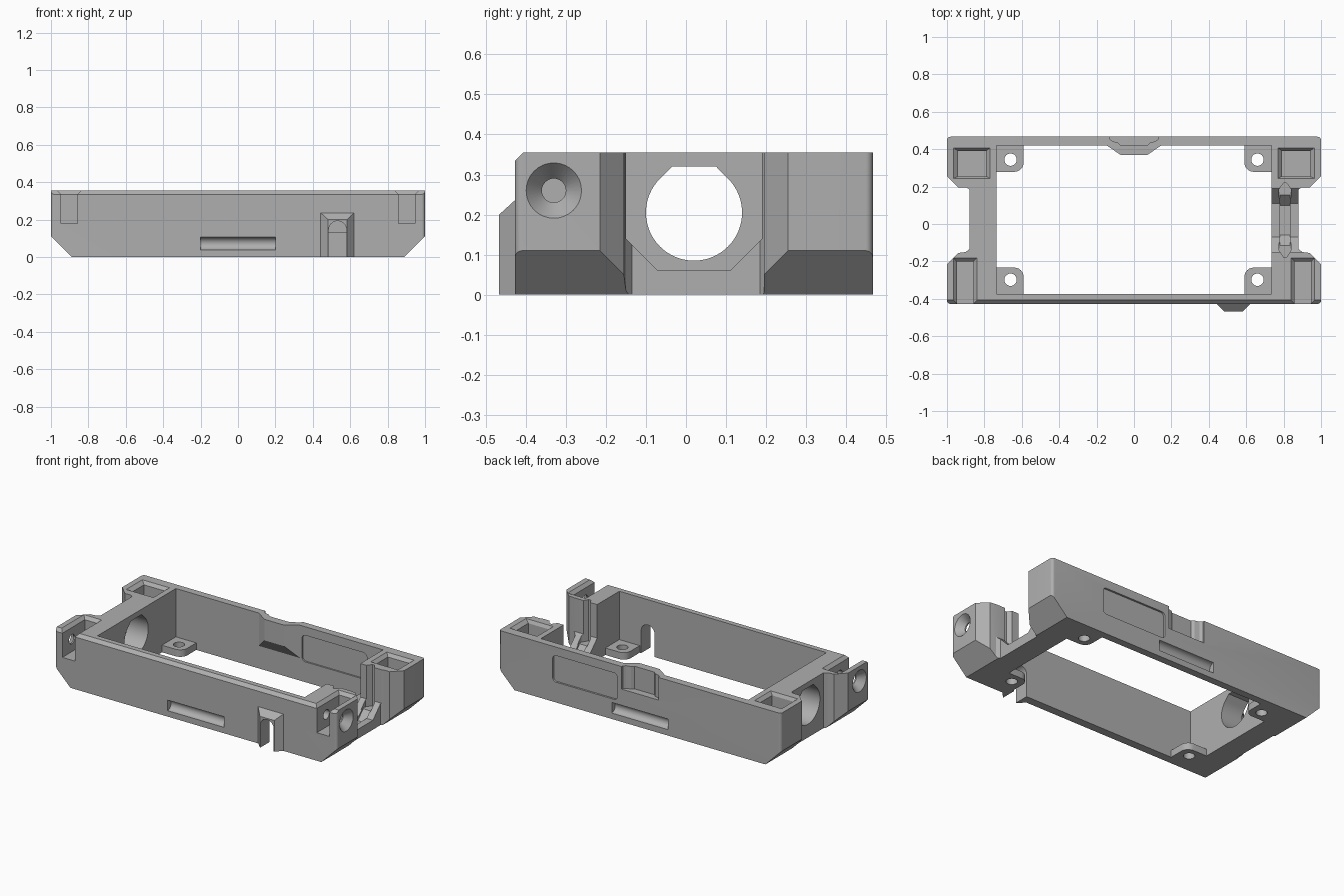
import bpy, bmesh, math

cube = bpy.data.objects.get("Cube")
if cube:
    bpy.data.objects.remove(cube, do_unlink=True)

grey = bpy.data.materials.new("matte grey")
grey.use_nodes = True
colour = (0.43, 0.43, 0.43, 1)
grey.diffuse_color = colour
grey.node_tree.nodes["Principled BSDF"].inputs["Base Color"].default_value = colour

TOP, FRONT, BACK = 0.355, -0.427, 0.4665
PLACE = {"x": lambda u, v, w: (w, u, v),
         "y": lambda u, v, w: (u, w, v),
         "z": lambda u, v, w: (u, v, w)}


def prism(name, outline, axis, lo, hi, end=None):
    """Solid between an outline at lo and the same (or another) outline at hi."""
    bm = bmesh.new()
    put = PLACE[axis]
    a = [bm.verts.new(put(u, v, lo)) for u, v in outline]
    b = [bm.verts.new(put(u, v, hi)) for u, v in (end or outline)]
    bm.faces.new(a)
    bm.faces.new(b)
    for i in range(len(a)):
        j = (i + 1) % len(a)
        bm.faces.new((a[i], a[j], b[j], b[i]))
    bmesh.ops.recalc_face_normals(bm, faces=bm.faces)
    mesh = bpy.data.meshes.new(name)
    bm.to_mesh(mesh)
    bm.free()
    obj = bpy.data.objects.new(name, mesh)
    bpy.context.collection.objects.link(obj)
    mesh.materials.append(grey)
    return obj


def combine(target, tool, operation="DIFFERENCE"):
    """Apply a boolean and discard the tool."""
    mod = target.modifiers.new("shape", "BOOLEAN")
    mod.object, mod.operation, mod.solver = tool, operation, "EXACT"
    bpy.context.view_layer.objects.active = target
    bpy.ops.object.modifier_apply(modifier=mod.name)
    bpy.data.objects.remove(tool, do_unlink=True)


def rect(u0, u1, v0, v1):
    return [(u0, v0), (u1, v0), (u1, v1), (u0, v1)]


def arc(cu, cv, r, start=0, stop=360, n=48):
    count = n if stop - start == 360 else n + 1
    angles = [math.radians(start + (stop - start) * i / n) for i in range(count)]
    return [(cu + r * math.cos(t), cv + r * math.sin(t)) for t in angles]


def rounded(u0, u1, v0, v1, r):
    pts = []
    for u, v, t in ((u1 - r, v1 - r, 0), (u0 + r, v1 - r, 90),
                    (u0 + r, v0 + r, 180), (u1 - r, v0 + r, 270)):
        pts += arc(u, v, r, t, t + 90, 6)
    return pts


def mirrored(outline, s):
    return [(s * u, v) for u, v in outline]


# Main body: end profile with sloping lower corners, rounded corners in plan
frame = prism("frame", [(-0.89, 0), (0.89, 0), (1, 0.11), (1, TOP), (-1, TOP), (-1, 0.11)],
              "y", FRONT, BACK)
combine(frame, prism("plan", rounded(-1, 1, FRONT, BACK, 0.018), "z", -0.1, 0.5), "INTERSECT")
combine(frame, prism("opening", rect(-0.735, 0.735, -0.374, 0.42), "z", -0.1, 0.5))

# Bevel along the front top edge
combine(frame, prism("bevel", [(FRONT - 0.02, TOP - 0.04), (FRONT + 0.04, TOP + 0.02),
                               (FRONT - 0.02, TOP + 0.02)], "x", -1.1, 1.1))

# Recess in the middle of each end
recess = [(1.05, -0.265), (0.94, -0.155), (0.9, -0.15), (0.88, -0.135),
          (0.88, 0.185), (0.895, 0.195), (0.94, 0.195), (1.05, 0.305)]

for s in (-1, 1):
    combine(frame, prism("end_recess", mirrored(recess, s), "z", -0.1, 0.5))

    # Back corner sockets with a chamfered lip
    inner = mirrored(rect(0.79, 0.94, 0.255, 0.39), s)
    outer = mirrored(rect(0.77, 0.965, 0.243, 0.408), s)
    combine(frame, prism("socket", inner, "z", 0.18, 0.5))
    combine(frame, prism("socket_lip", inner, "z", TOP - 0.02, TOP + 0.001, outer))

    # Front corner slots, open to the front
    inner = mirrored(rect(0.858, 0.947, -0.5, -0.2), s)
    outer = mirrored(rect(0.838, 0.967, -0.5, -0.18), s)
    combine(frame, prism("slot", inner, "z", 0.18, 0.5))
    combine(frame, prism("slot_lip", inner, "z", TOP - 0.02, TOP + 0.001, outer))

    # Countersunk screw holes through the front corners
    combine(frame, prism("screw_hole", arc(-0.33, 0.26, 0.03, n=32), "x", s * 0.8, s * 1.1))
    combine(frame, prism("countersink", arc(-0.33, 0.26, 0.03, n=32), "x", s * 0.955, s * 1.001,
                         arc(-0.33, 0.26, 0.07, n=32)))

# Round port in the left-hand end wall, with a flattened top
port = arc(0.02, 0.205, 0.12, -225, 45, 48) + [(0.075, 0.32), (-0.035, 0.32)]
combine(frame, prism("port", port, "x", -1.1, -0.7))

# Saddle and panel groove in the opposite end wall
saddle = [(-0.07, 0.06), (0.11, 0.06), (0.19, 0.14), (0.19, 0.5), (-0.15, 0.5), (-0.15, 0.14)]
combine(frame, prism("saddle", saddle, "x", 0.7, 0.95))
groove = [(0.775, -0.14), (0.8, -0.178), (0.815, -0.178), (0.84, -0.14),
          (0.84, 0.185), (0.815, 0.22), (0.8, 0.22), (0.775, 0.185)]
combine(frame, prism("panel_groove", groove, "z", 0.09, 0.5))
floor = [(-0.06, 0.035), (0.1, 0.035), (0.185, 0.12), (-0.145, 0.12)]
combine(frame, prism("groove_floor", floor, "x", 0.78, 0.835))

# Half-round grip grooves low on the front and back
for y in (FRONT, BACK):
    combine(frame, prism("grip", arc(y, 0.072, 0.034, n=32), "x", -0.2, 0.2))

# Shallow label panels on both faces of the back wall
for lo, hi in ((BACK - 0.012, 0.55), (0.4, 0.43)):
    combine(frame, prism("panel", rounded(0.16, 0.62, 0.13, 0.3, 0.025), "y", lo, hi))

# Finger notch in the back wall with a bulge behind it
bulge = prism("bulge", rect(-0.16, 0.16, 0.13, TOP), "y", 0.43, 0.368, rect(-0.07, 0.07, 0.22, TOP))
combine(frame, bulge, "UNION")
notch = [(-0.13, 0.55), (-0.13, 0.455), (-0.115, 0.442), (-0.085, 0.435), (-0.07, 0.42), (0.07, 0.42),
         (0.085, 0.435), (0.115, 0.442), (0.13, 0.455), (0.13, 0.55)]
combine(frame, prism("notch", notch, "z", 0.21, 0.5))

# Cable guide on the front with an arched slot through the wall
guide = prism("guide", rect(0.43, 0.632, 0, 0.247), "y", -0.415, -BACK, rect(0.482, 0.584, 0, 0.2))
combine(frame, guide, "UNION")
arch = [(0.485, -0.1), (0.58, -0.1)] + arc(0.5325, 0.145, 0.0475, 0, 180, 16)
combine(frame, prism("arch", arch, "y", -0.6, -0.3))

# Mounting tabs in the inner corners
for sx, side in ((-1, "right"), (1, "left")):
    for sy, wall, end in ((-1, -0.378, "front"), (1, 0.424, "back")):
        edge, cy = wall - sy * 0.145, wall - sy * 0.08
        r = 0.05
        corner = [(0.59 + r - r * math.cos(t), edge + sy * (r - r * math.sin(t)))
                  for t in (math.radians(a) for a in range(0, 91, 15))]
        plan = [(0.59, wall)] + corner + [(0.74, edge), (0.74, wall)]
        tab = prism(f"{end}_{side}_tab", mirrored(plan, sx), "z", 0, 0.045)
        combine(tab, prism("hole", arc(sx * 0.66, cy, 0.033, n=32), "z", -0.1, 0.2))

# Smooth the curved faces, keep edges crisp
for obj in bpy.context.view_layer.objects:
    obj.select_set(obj.type == "MESH" and grey.name in obj.data.materials)
bpy.context.view_layer.objects.active = frame
bpy.ops.object.shade_smooth_by_angle(angle=math.radians(25))
